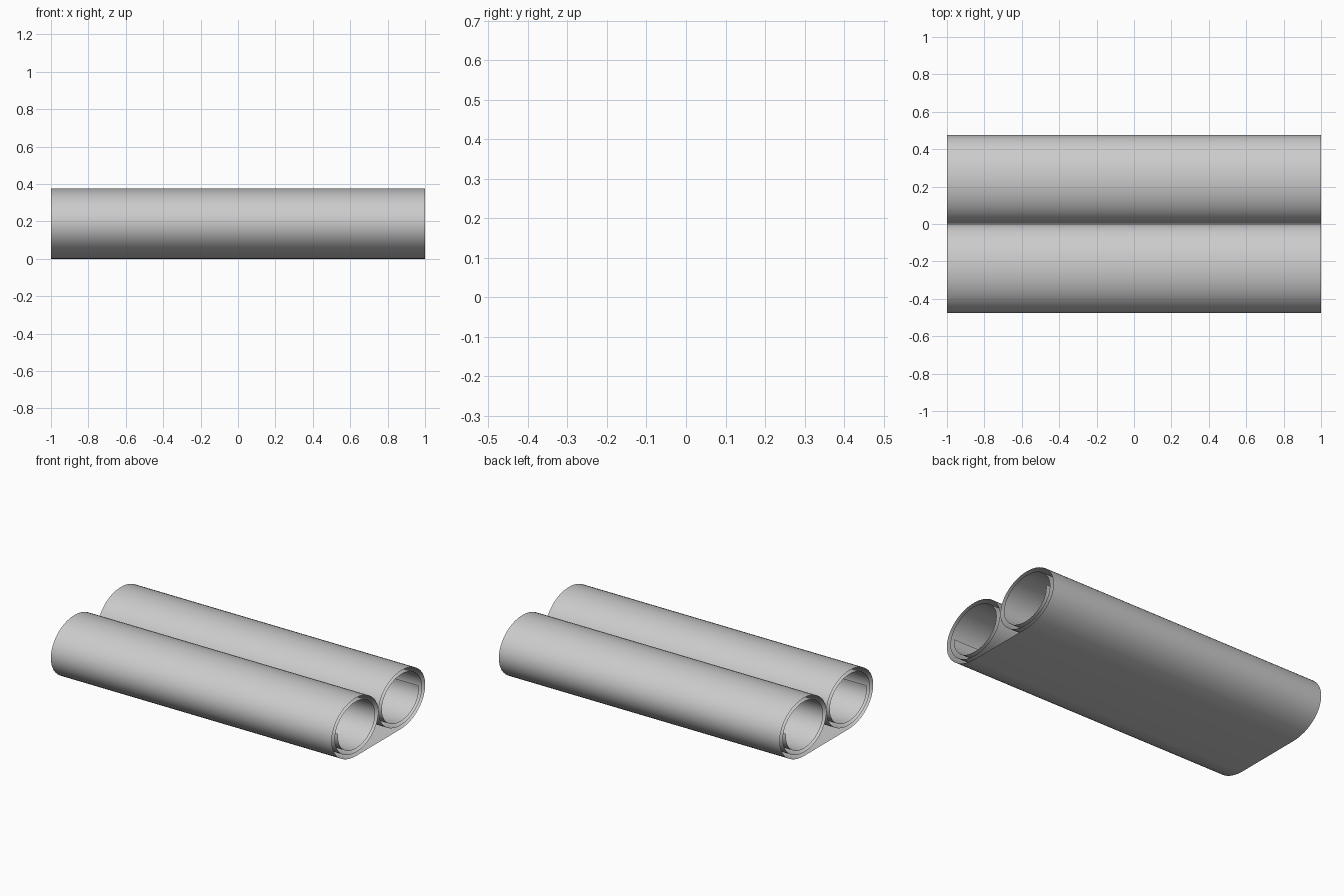
import bpy, bmesh, math

if "Cube" in bpy.data.objects:
    bpy.data.objects.remove(bpy.data.objects["Cube"])

HALF = 1.0            # half length along x
R, PITCH = 0.2525, 0.032   # outer radius and shrink per turn (y direction)
SQUASH = 0.767        # height to width ratio of each roll
CY = 0.2305           # roll centre distance from the middle
TURNS, SEG = 2.27, 48


def roll_profile():
    """Spiral from the flat bottom outwards, over the top and into the roll."""
    n = int(TURNS * SEG)
    pts = []
    for i in range(n + 1):
        t = TURNS * i / n
        a = -math.pi / 2 + 2 * math.pi * t
        r = R - PITCH * t
        pts.append((CY + r * math.cos(a), SQUASH * (R + r * math.sin(a))))
    return pts


# One thin sheet: mirrored roll, flat bottom strip, roll
back = roll_profile()
profile = [(-y, z) for y, z in reversed(back)] + back

bm = bmesh.new()
rows = [[bm.verts.new((x, y, z)) for y, z in profile] for x in (-HALF, HALF)]
for i in range(len(profile) - 1):
    f = bm.faces.new((rows[0][i], rows[1][i], rows[1][i + 1], rows[0][i + 1]))
    f.normal_flip()
mesh = bpy.data.meshes.new("rolled_sheet")
bm.to_mesh(mesh)
bm.free()
sheet = bpy.data.objects.new("rolled_sheet", mesh)
bpy.context.collection.objects.link(sheet)

# Smooth shading
bpy.context.view_layer.objects.active = sheet
sheet.select_set(True)
bpy.ops.object.shade_smooth_by_angle()
